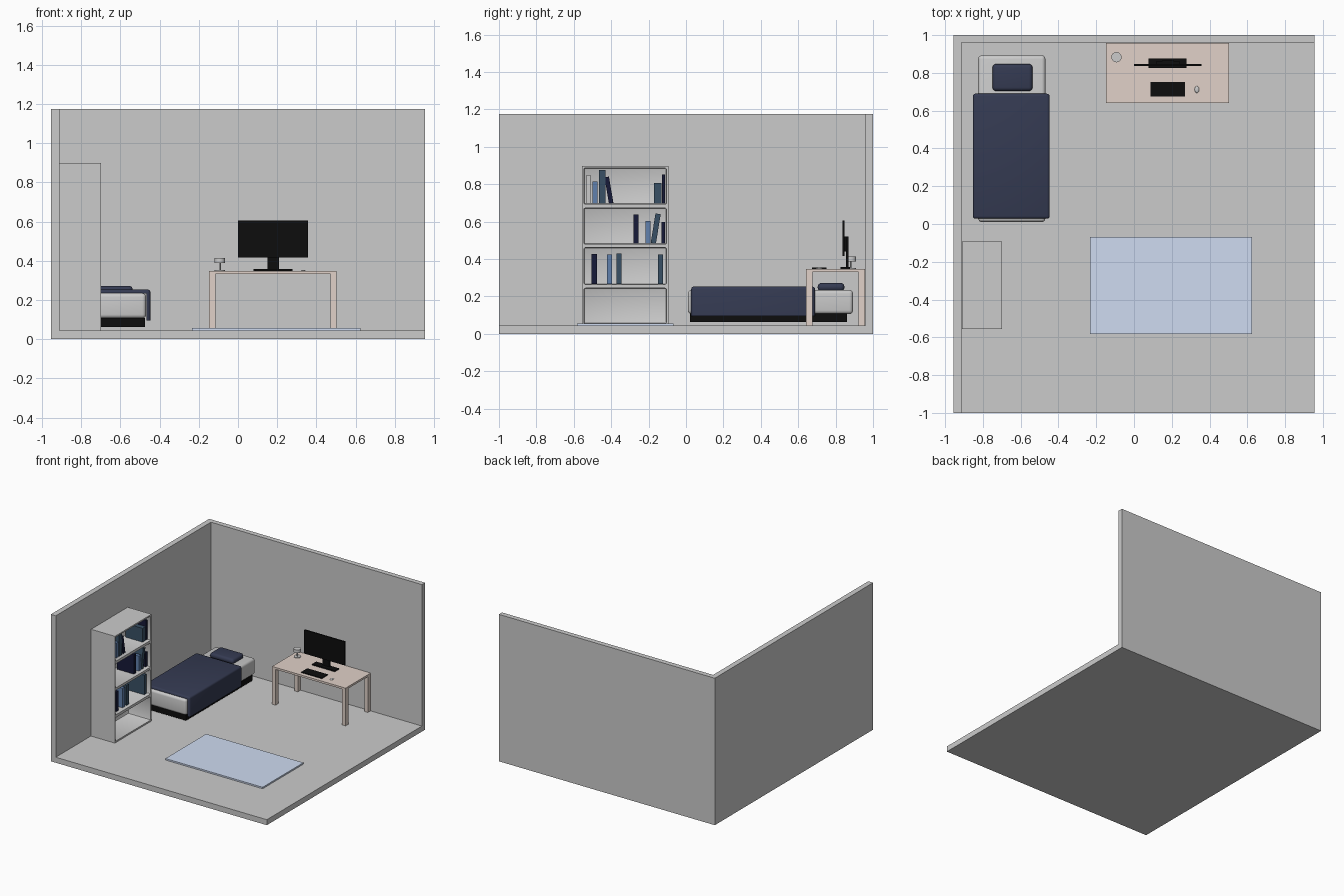
import bpy, math
from mathutils import Vector

if "Cube" in bpy.data.objects:
    bpy.data.objects.remove(bpy.data.objects["Cube"])


def material(name, rgb):
    m = bpy.data.materials.new(name)
    m.diffuse_color = (*rgb, 1)
    m.use_nodes = True
    m.node_tree.nodes["Principled BSDF"].inputs["Base Color"].default_value = m.diffuse_color
    return m


NAVY = material("navy_fabric", (0.035, 0.043, 0.085))
BLACK = material("black", (0.004, 0.004, 0.004))
WOOD = material("pale_wood", (0.75, 0.64, 0.58))
RUG = material("rug_blue", (0.62, 0.71, 0.88))
WHITE = material("white_bedding", (0.85, 0.85, 0.85))
BOOKS = {"n": material("book_navy", (0.008, 0.01, 0.04)),
         "b": material("book_blue", (0.12, 0.22, 0.42)),
         "t": material("book_teal", (0.04, 0.08, 0.13)),
         "w": None}


def finish(ob, name, mat=None, bevel=0, segs=3):
    ob.name = name
    if mat:
        ob.data.materials.append(mat)
    if bevel:
        b = ob.modifiers.new("bevel", "BEVEL")
        b.width, b.segments = bevel, segs
        bpy.context.view_layer.objects.active = ob
        bpy.ops.object.modifier_apply(modifier=b.name)
        if segs > 1:
            bpy.ops.object.shade_smooth_by_angle(angle=math.radians(35))
    return ob


def box(name, x, y, z, mat=None, bevel=0, segs=3):
    """Box from (min, max) ranges."""
    lo, hi = Vector((x[0], y[0], z[0])), Vector((x[1], y[1], z[1]))
    bpy.ops.mesh.primitive_cube_add(size=1, location=(lo + hi) / 2)
    ob = bpy.context.object
    ob.scale = hi - lo
    bpy.ops.object.transform_apply(location=False, rotation=False, scale=True)
    return finish(ob, name, mat, bevel, segs)


def cylinder(name, r, x, y, z, mat=None, verts=32, bevel=0):
    bpy.ops.mesh.primitive_cylinder_add(vertices=verts, radius=r, depth=z[1] - z[0],
                                        location=(x, y, (z[0] + z[1]) / 2))
    ob = finish(bpy.context.object, name, mat, bevel, 2)
    bpy.ops.object.shade_smooth_by_angle(angle=math.radians(35))
    return ob


def carve(ob, cutter):
    """Subtract the cutter, then discard it."""
    m = ob.modifiers.new("carve", "BOOLEAN")
    m.operation, m.solver, m.object = "DIFFERENCE", "EXACT", cutter
    bpy.context.view_layer.objects.active = ob
    bpy.ops.object.modifier_apply(modifier=m.name)
    bpy.data.objects.remove(cutter)


# Room shell: floor, left wall and back wall
room = box("room_shell", (-0.955, 0.955), (-1, 1), (0, 1.175))
carve(room, box("room_cutter", (-0.912, 1.2), (-1.2, 0.96), (0.044, 1.4)))
box("rug", (-0.234, 0.626), (-0.583, -0.068), (0.044, 0.056), RUG)

# Bookshelf with four open compartments
shelf = box("bookshelf", (-0.91, -0.70), (-0.556, -0.093), (0.044, 0.898))
for lo, hi in ((0.056, 0.244), (0.265, 0.461), (0.48, 0.673), (0.694, 0.887)):
    carve(shelf, box("shelf_cutter", (-0.898, -0.6), (-0.546, -0.104), (lo, hi), None, 0.008, 2))

# Books: colour, start y, end y, top z, lean along y
rows = {
    0.694: (("w", -.532, -.510, .850, 0), ("b", -.500, -.473, .815, 0),
            ("t", -.465, -.430, .877, 0), ("n", -.424, -.400, .840, -.17),
            ("t", -.170, -.131, .807, 0), ("n", -.127, -.111, .853, 0)),
    0.480: (("n", -.280, -.253, .638, 0), ("b", -.216, -.189, .603, 0),
            ("t", -.176, -.148, .643, .16), ("n", -.132, -.111, .598, 0)),
    0.265: (("n", -.505, -.475, .426, 0), ("b", -.422, -.395, .424, 0),
            ("t", -.371, -.344, .429, 0), ("t", -.149, -.122, .424, 0)),
}
for row, (z0, books) in enumerate(rows.items()):
    for i, (c, y0, y1, top, lean) in enumerate(books):
        b = box(f"book_{row}_{i}", (-0.875, -0.725), (y0, y1), (z0 + 0.003, top), BOOKS[c])
        b.rotation_euler.x = -lean

# Bed
box("bed_base", (-0.815, -0.475), (0.022, 0.862), (0.063, 0.108), BLACK)
box("mattress", (-0.825, -0.469), (0.01, 0.893), (0.106, 0.235), WHITE, 0.02, 4)
blanket = box("blanket", (-0.853, -0.447), (0.028, 0.69), (0.06, 0.253), NAVY)
finish(blanket, "blanket", None, 0.014, 3)
carve(blanket, box("blanket_cutter", (-0.831, -0.466), (-0.1, 0.8), (0, 0.233)))
carve(blanket, box("hem_cutter", (-0.9, -0.4), (-0.1, 0.8), (0, 0.096)))
# Pillow: subdivided box puffed in the middle
pillow = box("pillow", (-0.749, -0.537), (0.704, 0.847), (0.228, 0.272), NAVY, 0.02, 4)

# Desk
DX, DY = (-0.147, 0.503), (0.641, 0.958)
box("desk_top", DX, DY, (0.332, 0.348), WOOD)
for i, x in enumerate((DX[0], DX[1] - 0.031)):
    for j, y in enumerate((DY[0], DY[1] - 0.036)):
        box(f"desk_leg_{i}{j}", (x, x + 0.031), (y, y + 0.036), (0.046, 0.333), WOOD)

# Monitor on its stand
box("monitor_screen", (0.0, 0.357), (0.836, 0.848), (0.416, 0.605), BLACK)
box("monitor_back", (0.12, 0.24), (0.847, 0.862), (0.44, 0.52), BLACK)
box("monitor_neck", (0.151, 0.208), (0.855, 0.869), (0.355, 0.52), BLACK)
box("monitor_foot", (0.078, 0.279), (0.825, 0.877), (0.348, 0.357), BLACK)

# Keyboard and mouse
box("keyboard", (0.087, 0.27), (0.674, 0.751), (0.348, 0.354), BLACK)
bpy.ops.mesh.primitive_uv_sphere_add(segments=24, ring_count=12, radius=1, location=(0.333, 0.712, 0.348))
mouse = bpy.context.object
mouse.scale = (0.012, 0.018, 0.006)
finish(mouse, "mouse")
bpy.ops.object.shade_smooth_by_angle(angle=math.radians(35))

# Desk lamp
LX, LY = -0.093, 0.883
cylinder("lamp_base", 0.026, LX, LY, (0.348, 0.353))
cylinder("lamp_stem", 0.005, LX, LY, (0.352, 0.39), verts=16)
cylinder("lamp_shade", 0.027, LX, LY, (0.388, 0.414))
